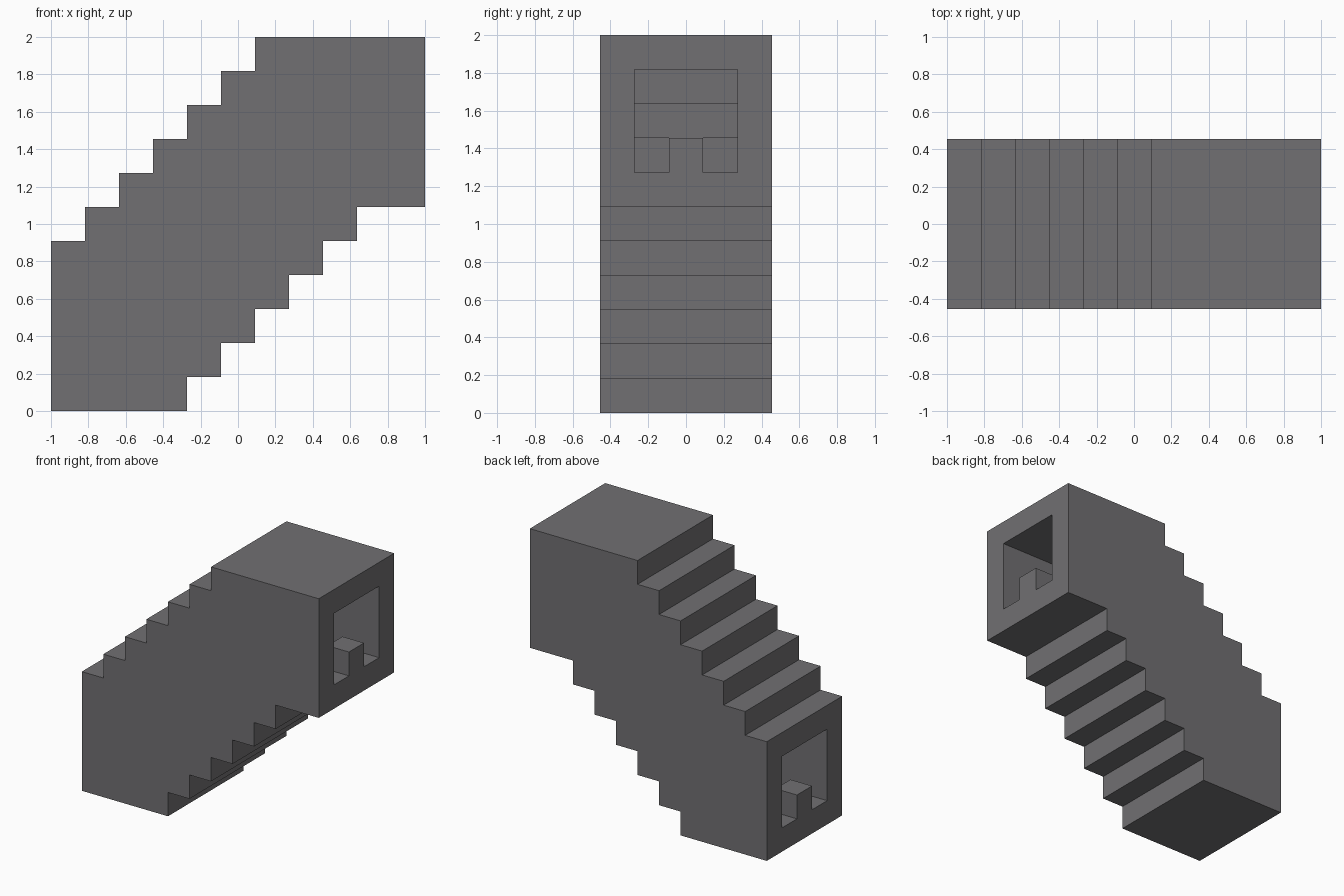
import bpy
import bmesh

if "Cube" in bpy.data.objects:
    bpy.data.objects.remove(bpy.data.objects["Cube"])

COLS = 11               # the side profile is an 11 x 11 grid of blocks
U = 2 / COLS            # size of one block

grey = bpy.data.materials.new("stone_grey")
grey.use_nodes = True
COLOUR = (0.165, 0.162, 0.17, 1)
grey.diffuse_color = COLOUR
grey.node_tree.nodes["Principled BSDF"].inputs["Base Color"].default_value = COLOUR


def stepped_prism(name, columns, half_depth):
    """Extrude a side profile given as (x0, x1, floor, ceiling) columns in blocks."""
    path = []
    for x0, x1, low, high in columns:
        path += [(x0, low), (x1, low)]
    for x0, x1, low, high in reversed(columns):
        path += [(x1, high), (x0, high)]
    # keep only true corners
    path = [p for i, p in enumerate(path) if p != path[i - 1]]
    n = len(path)
    corners = [p for i, p in enumerate(path)
               if not (path[i - 1][0] == p[0] == path[(i + 1) % n][0]
                       or path[i - 1][1] == p[1] == path[(i + 1) % n][1])]
    bm = bmesh.new()
    verts = [bm.verts.new(((x - COLS / 2) * U, -half_depth * U, z * U))
             for x, z in corners]
    face = bm.faces.new(verts)
    new = bmesh.ops.extrude_face_region(bm, geom=[face])["geom"]
    bmesh.ops.translate(bm, vec=(0, 2 * half_depth * U, 0),
                        verts=[g for g in new if isinstance(g, bmesh.types.BMVert)])
    bmesh.ops.recalc_face_normals(bm, faces=bm.faces)
    mesh = bpy.data.meshes.new(name)
    bm.to_mesh(mesh)
    bm.free()
    mesh.materials.append(grey)
    obj = bpy.data.objects.new(name, mesh)
    bpy.context.collection.objects.link(obj)
    return obj


# Outer body: steps rise on top and underneath
def bottom(i):
    return min(max(0, i - 3), 6)


def top(i):
    return 5 + min(i, 6)


body = stepped_prism("stair_body",
                     [(i, i + 1, bottom(i), top(i)) for i in range(COLS)], 2.5)

# Tunnel: one block of wall all round, open at both ends
tunnel_columns = []
for i in range(COLS):
    x0 = -0.5 if i == 0 else i
    x1 = COLS + 0.5 if i == COLS - 1 else i + 1
    tunnel_columns.append((x0, x1, bottom(i + 1) + 1, top(max(i - 1, 0)) - 1))
cutter = stepped_prism("tunnel_cutter", tunnel_columns, 1.5)
cutter.hide_render = True

cut = body.modifiers.new("tunnel", "BOOLEAN")
cut.operation = "DIFFERENCE"
cut.solver = "EXACT"
cut.object = cutter
bpy.context.view_layer.objects.active = body
bpy.ops.object.modifier_apply(modifier=cut.name)
bpy.data.objects.remove(cutter)

# Single block standing in the middle of each doorway
stepped_prism("lower_doorway_block", [(0, 1, 1, 2)], 0.5)
stepped_prism("upper_doorway_block", [(COLS - 1, COLS, 7, 8)], 0.5)
